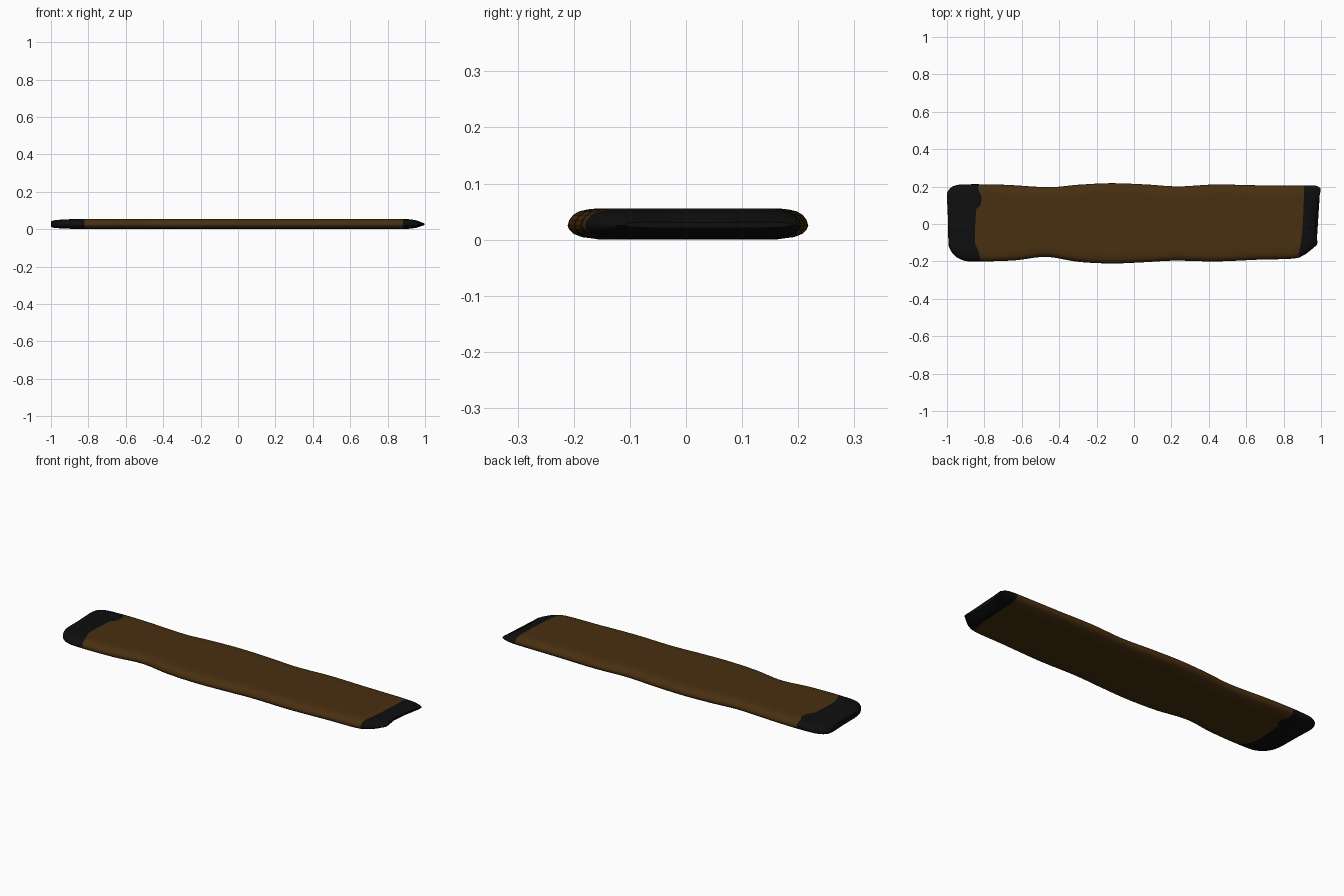
import bpy, bmesh

if "Cube" in bpy.data.objects:
    bpy.data.objects.remove(bpy.data.objects["Cube"])


def curve(pts, t):
    """Smooth (monotone-eased cubic) interpolation through (t, value) points."""
    if t <= pts[0][0]:
        return pts[0][1]
    if t >= pts[-1][0]:
        return pts[-1][1]
    n = len(pts)

    def slope(i):
        a, b = pts[max(i - 1, 0)], pts[min(i + 1, n - 1)]
        return (b[1] - a[1]) / (b[0] - a[0])

    for i in range(n - 1):
        (t0, v0), (t1, v1) = pts[i], pts[i + 1]
        if t <= t1:
            h = t1 - t0
            u = (t - t0) / h
            return ((2*u**3 - 3*u**2 + 1) * v0 + (u**3 - 2*u**2 + u) * h * slope(i)
                    + (3*u**2 - 2*u**3) * v1 + (u**3 - u**2) * h * slope(i + 1))


# long edges of the plank: (x, y)
BACK = [(-1, .165), (-.99, .19), (-.97, .205), (-.92, .212), (-.7, .21), (-.45, .197),
        (-.3, .21), (-.13, .218), (.05, .212), (.23, .201), (.42, .211), (.65, .207),
        (.9, .205), (.97, .205), (.99, .198), (1, .19)]
FRONT = [(-1, -.12), (-.98, -.165), (-.95, -.192), (-.9, -.20), (-.65, -.195), (-.47, -.176),
         (-.3, -.202), (-.12, -.211), (.05, -.205), (.22, -.196), (.45, -.20), (.7, -.19),
         (.88, -.184), (.94, -.165), (.97, -.14), (1, -.11)]
# end edges and burnt borders: (y, x)
LEFT = [(-.2, -.955), (-.17, -.98), (-.1, -.992), (0, -.993), (.1, -.997), (.17, -1), (.21, -.985)]
RIGHT = [(-.18, .94), (-.15, .965), (-.1, .98), (0, .968), (.1, .98), (.18, .998), (.21, .995)]
BURN_L = [(-.2, -.82), (-.15, -.83), (-.1, -.85), (.04, -.846), (.085, -.84), (.1, -.822),
          (.15, -.815), (.17, -.83), (.21, -.83)]
BURN_R = [(-.19, .88), (-.13, .886), (-.1, .893), (0, .902), (.1, .907), (.21, .91)]
# thickness factor near each end
THIN = [(-1, .55), (-.99, .7), (-.96, .82), (-.9, .92), (-.8, 1), (.84, 1), (.9, .95),
        (.95, .75), (.98, .45), (1, .2)]

# half cross-section: inset from the edge, height
RIM = [(0, .025), (.003, .035), (.010, .044), (.02, .050), (.035, .0535)]
RIM_LOW = [(.045, .0025), (.025, .005), (.010, .011), (.003, .018)]


def section(s):
    lo, hi = curve(FRONT, s), curve(BACK, s)
    n = 20
    a, b = lo + .055, hi - .055
    flat = [a + (b - a) * i / n for i in range(n + 1)]
    ring = [(lo + o, z) for o, z in RIM]
    ring += [(y, .0555) for y in flat]
    ring += [(hi - o, z) for o, z in reversed(RIM)]
    ring += [(hi - o, z) for o, z in reversed(RIM_LOW)]
    ring += [(y, .001) for y in reversed(flat)]
    ring += [(lo + o, z) for o, z in RIM_LOW]
    k = curve(THIN, s)
    return [(y, .026 + (z - .026) * k) for y, z in ring]


def station(zone, f):
    """zone 0 = left burnt end, 1 = wood, 2 = right burnt end; f runs 0..1."""
    nominal = [(-1, -.83), (-.83, .9), (.9, 1)][zone]
    bounds = [(LEFT, BURN_L), (BURN_L, BURN_R), (BURN_R, RIGHT)][zone]
    s = nominal[0] + (nominal[1] - nominal[0]) * f
    pts = []
    for y, z in section(s):
        x0, x1 = curve(bounds[0], y), curve(bounds[1], y)
        pts.append((x0 + (x1 - x0) * f, y, z))
    return pts


# stations, denser toward the tips
NL, NM, NR = 14, 60, 12
stations = [(0, station(0, (i / NL) ** 1.8)) for i in range(NL)]
stations += [(1, station(1, i / NM)) for i in range(NM)]
stations += [(2, station(2, 1 - (1 - i / NR) ** 1.6)) for i in range(NR + 1)]

# loft the plank
bm = bmesh.new()
rings = [[bm.verts.new(p) for p in pts] for _, pts in stations]
m = len(rings[0])
for i in range(len(rings) - 1):
    for j in range(m):
        k = (j + 1) % m
        f = bm.faces.new((rings[i][j], rings[i][k], rings[i + 1][k], rings[i + 1][j]))
        f.material_index = 0 if stations[i][0] == 1 else 1
for r in (rings[0], rings[-1]):
    bm.faces.new(r).material_index = 1
bmesh.ops.recalc_face_normals(bm, faces=bm.faces)

mesh = bpy.data.meshes.new("plank")
bm.to_mesh(mesh)
bm.free()
for name, col in (("brown wood", (.066, .029, .0055, 1)), ("charred black", (.0045, .0045, .0047, 1))):
    mat = bpy.data.materials.new(name)
    mat.diffuse_color = col
    mat.use_nodes = True
    mat.node_tree.nodes["Principled BSDF"].inputs["Base Color"].default_value = mat.diffuse_color
    mesh.materials.append(mat)
plank = bpy.data.objects.new("plank", mesh)
bpy.context.collection.objects.link(plank)
bpy.context.view_layer.objects.active = plank
plank.select_set(True)
bpy.ops.object.shade_smooth_by_angle(angle=.9)
